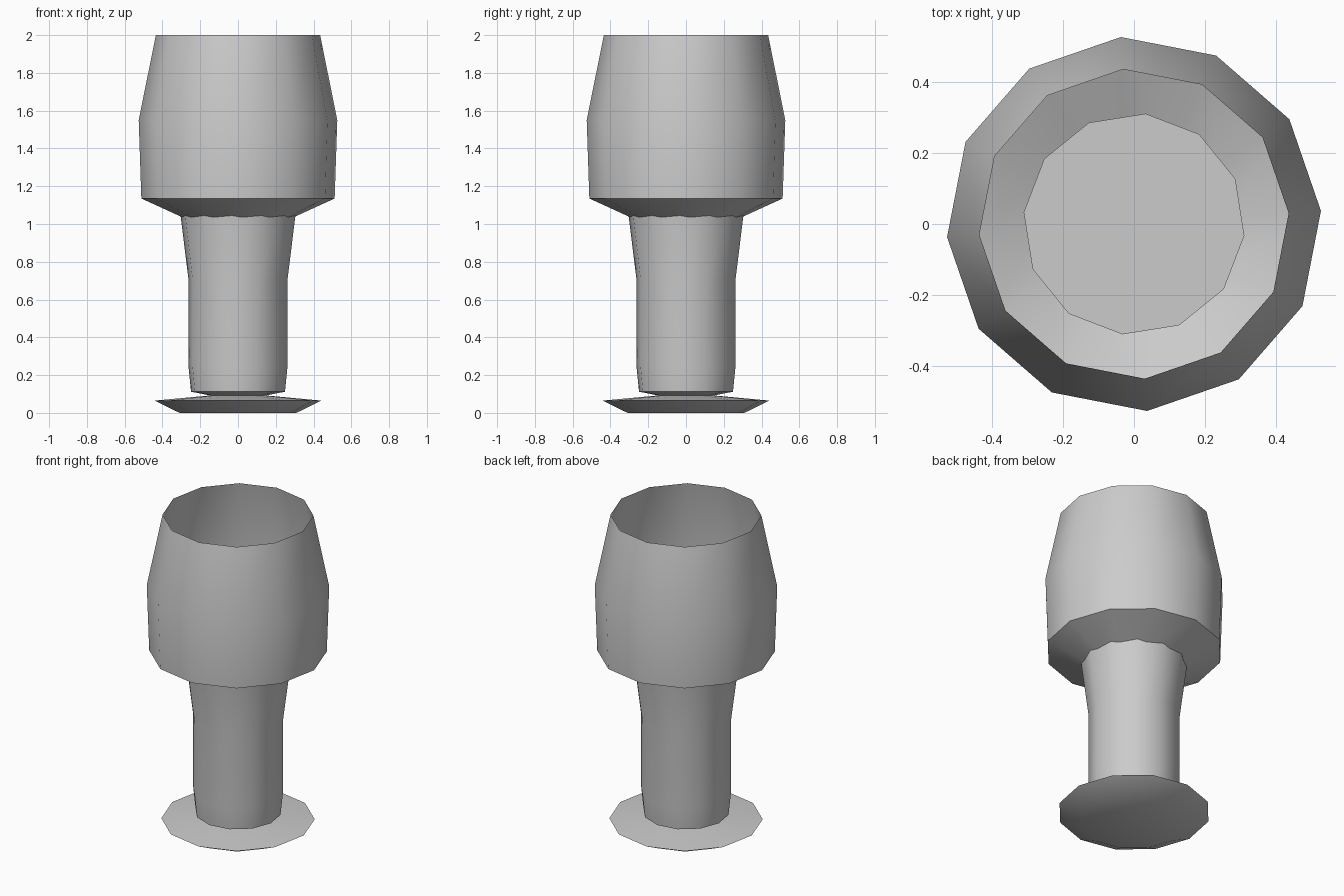
import bpy, bmesh, math

cube = bpy.data.objects.get("Cube")
if cube:
    bpy.data.objects.remove(cube, do_unlink=True)

SIDES = 12

# One plain light grey for the whole goblet
grey = bpy.data.materials.new("light grey")
grey.use_nodes = True
GREY = (0.6, 0.6, 0.6, 1.0)
grey.diffuse_color = GREY
grey.node_tree.nodes["Principled BSDF"].inputs["Base Color"].default_value = GREY


def lathe(name, profile, phase):
    """Turn a (radius, z) profile into a 12-sided shell; radius 0 closes it."""
    bm = bmesh.new()
    rings = []
    for r, z in profile:
        if r == 0:
            rings.append([bm.verts.new((0, 0, z))] * SIDES)
            continue
        angles = [math.radians(phase) + math.tau * i / SIDES for i in range(SIDES)]
        rings.append([bm.verts.new((r * math.cos(a), r * math.sin(a), z)) for a in angles])
    for low, high in zip(rings, rings[1:]):
        for i in range(SIDES):
            j = (i + 1) % SIDES
            corners = list(dict.fromkeys((low[i], low[j], high[j], high[i])))
            bm.faces.new(corners)
    mesh = bpy.data.meshes.new(name)
    bm.to_mesh(mesh)
    bm.free()
    mesh.materials.append(grey)
    obj = bpy.data.objects.new(name, mesh)
    bpy.context.collection.objects.link(obj)
    bpy.ops.object.select_all(action="DESELECT")
    obj.select_set(True)
    bpy.context.view_layer.objects.active = obj
    bpy.ops.object.shade_smooth_by_angle(angle=math.radians(31))
    return obj


# Foot: shallow dish with a low conical top
lathe("foot", [(0, 0), (0.31, 0), (0.443, 0.065), (0.033, 0.103), (0, 0.103)], 4)

# Stem: thick column flaring upward, its flat top forming the bowl floor
lathe("stem", [(0, 0.07), (0.033, 0.07), (0.25, 0.112), (0.264, 0.25), (0.264, 0.71),
               (0.312, 1.095), (0.033, 1.095), (0, 1.095)], -6)

# Bowl: open, thin-walled cup around the top of the stem
lathe("bowl", [(0.27, 1.024), (0.513, 1.135), (0.527, 1.55), (0.436, 2.0)], 4)
